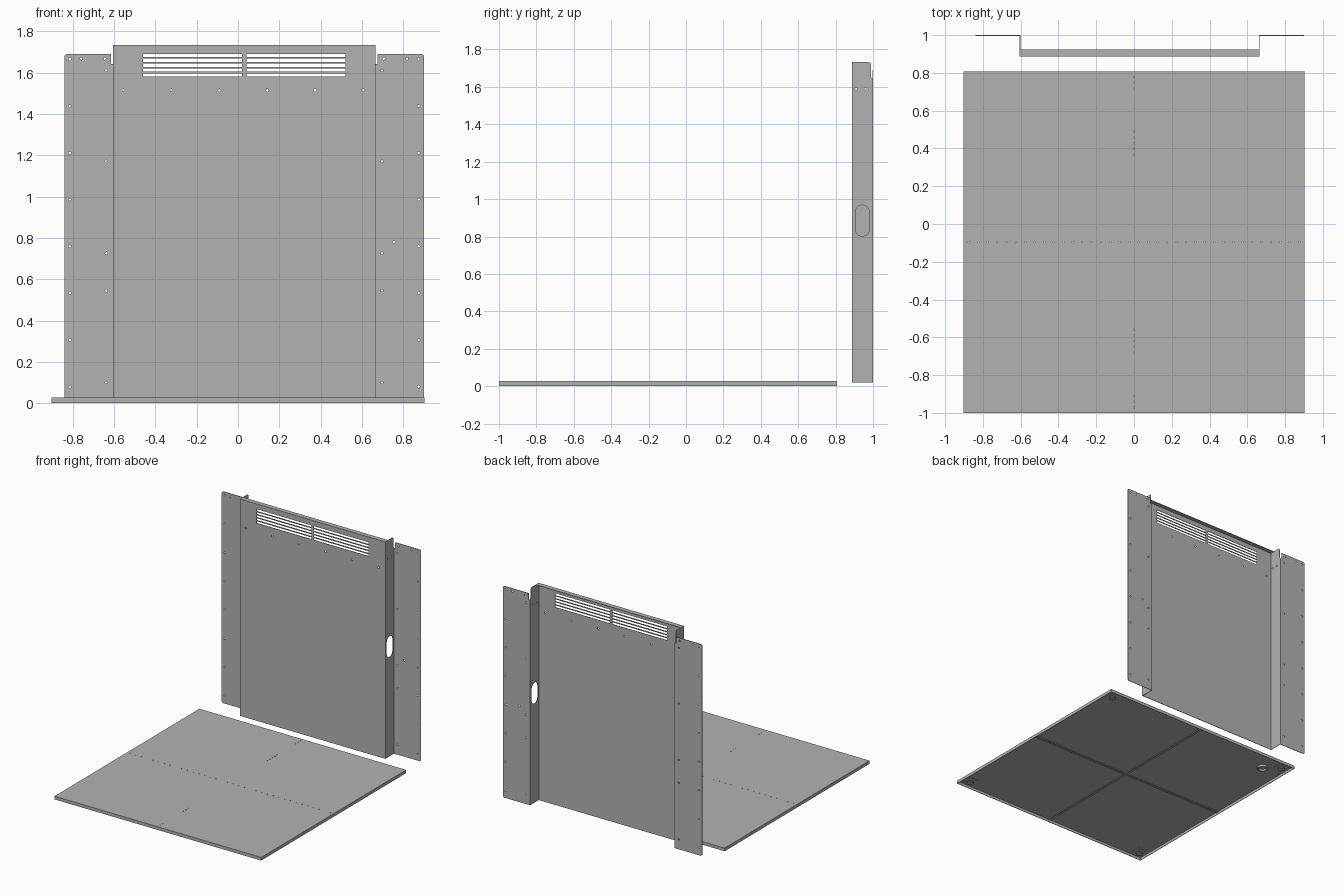
import bpy, bmesh, math
from mathutils import Vector, Matrix

cube = bpy.data.objects.get("Cube")
if cube:
    bpy.data.objects.remove(cube)

steel = bpy.data.materials.new("sheet_steel_grey")
steel.use_nodes = True
steel.diffuse_color = (0.45, 0.45, 0.45, 1)
steel.node_tree.nodes["Principled BSDF"].inputs["Base Color"].default_value = (0.45, 0.45, 0.45, 1)

T = 0.004                       # sheet thickness
LEFT, RIGHT = -0.605, 0.665     # raised panel edges
FRONT, BACK = 0.888, 1.0
LOW, HIGH, FLANGE_TOP = 0.02, 1.732, 1.69
PLATE_X, PLATE_Y0, PLATE_Y1 = 0.903, -1.0, 0.808
MID_Y = (PLATE_Y0 + PLATE_Y1) / 2


def finish(name, bm):
    bmesh.ops.recalc_face_normals(bm, faces=bm.faces)
    mesh = bpy.data.meshes.new(name)
    bm.to_mesh(mesh)
    bm.free()
    mesh.materials.append(steel)
    obj = bpy.data.objects.new(name, mesh)
    bpy.context.collection.objects.link(obj)
    return obj


def add_box(bm, x0, x1, y0, y1, z0, z1):
    size = Matrix.Diagonal((x1 - x0, y1 - y0, z1 - z0, 1))
    centre = Matrix.Translation(((x0 + x1) / 2, (y0 + y1) / 2, (z0 + z1) / 2))
    bmesh.ops.create_cube(bm, size=1, matrix=centre @ size)


def box(name, *bounds):
    bm = bmesh.new()
    add_box(bm, *bounds)
    return finish(name, bm)


def add_prism(bm, points, direction):
    face = bm.faces.new([bm.verts.new(p) for p in points])
    out = bmesh.ops.extrude_face_region(bm, geom=[face])
    moved = [v for v in out["geom"] if isinstance(v, bmesh.types.BMVert)]
    bmesh.ops.translate(bm, verts=moved, vec=direction)


def add_cylinder(bm, centre, axis, radius, depth, sides=10):
    turn = Vector((0, 0, 1)).rotation_difference(Vector(axis)).to_matrix().to_4x4()
    bmesh.ops.create_cone(bm, cap_ends=True, segments=sides, radius1=radius,
                          radius2=radius, depth=depth, matrix=Matrix.Translation(centre) @ turn)


def cut(obj, bm):
    cutter = finish("hole_cutter", bm)
    cutter.hide_render = True
    mod = obj.modifiers.new("holes", "BOOLEAN")
    mod.operation = "DIFFERENCE"
    mod.solver = "EXACT"
    mod.object = cutter
    graph = bpy.context.evaluated_depsgraph_get()
    mesh = bpy.data.meshes.new_from_object(obj.evaluated_get(graph))
    obj.modifiers.clear()
    obj.data = mesh
    bpy.data.objects.remove(cutter)


# Back panel face with two louvre groups and a row of screw holes
face = box("panel_face", LEFT, RIGHT, FRONT, FRONT + T, LOW, HIGH)
holes = bmesh.new()
for x0, x1 in ((-0.46, 0.02), (0.04, 0.52)):
    for i in range(5):
        z = 1.58 + 0.0237 * i
        add_box(holes, x0, x1, FRONT - 0.02, FRONT + 0.02, z, z + 0.0155)
for i in range(6):
    add_cylinder(holes, (-0.554 + 0.232 * i, FRONT, 1.514), (0, 1, 0), 0.006, 0.04)
cut(face, holes)

# Folded lip along the top of the panel
box("panel_top_lip", LEFT, RIGHT, FRONT, 0.925, HIGH - T, HIGH)

# Side walls with screw holes, and a cable slot in the one on the model's left
for side, x in (("right", LEFT), ("left", RIGHT - T)):
    bm = bmesh.new()
    profile = [(FRONT, LOW), (BACK, LOW), (BACK, 1.64), (0.99, 1.65),
               (0.99, HIGH - 0.01), (0.98, HIGH), (FRONT, HIGH)]
    add_prism(bm, [(x, y, z) for y, z in profile], (T, 0, 0))
    wall = finish(side + "_side_wall", bm)
    holes = bmesh.new()
    for y in (0.91, 0.96):
        add_cylinder(holes, (x, y, 1.59), (1, 0, 0), 0.006, 0.04)
    if side == "left":
        slot = []
        for i in range(26):
            a = math.pi * (i if i < 13 else i - 1) / 12
            zc = 0.93 if i < 13 else 0.84
            slot.append((x - 0.02, 0.943 + 0.038 * math.cos(a), zc + 0.038 * math.sin(a)))
        add_prism(holes, slot, (0.04, 0, 0))
    cut(wall, holes)

# Mounting flanges: clipped outer corners, a relief notch at the fold, screw holes
for side, inner, out in (("right", LEFT, -1), ("left", RIGHT, 1)):
    outer = inner + out * 0.235
    profile = [(inner, LOW), (outer - out * 0.01, LOW), (outer, LOW + 0.01),
               (outer, FLANGE_TOP - 0.01), (outer - out * 0.01, FLANGE_TOP),
               (inner + out * 0.01, FLANGE_TOP), (inner + out * 0.01, 1.64), (inner, 1.64)]
    bm = bmesh.new()
    add_prism(bm, [(x, BACK - T, z) for x, z in profile], (0, T, 0))
    flange = finish(side + "_flange", bm)
    spots = [(0.209, 0.08 + 0.2263 * i) for i in range(8)]
    spots += [(0.032, z) for z in (0.10, 0.545, 0.725, 1.17, 1.61)]
    spots += [(0.04, 1.667), (0.153, 1.667)]
    if side == "left":
        spots.append((0.089, 0.78))
    holes = bmesh.new()
    for d, z in spots:
        add_cylinder(holes, (inner + out * d, BACK, z), (0, 1, 0), 0.006, 0.04)
    cut(flange, holes)

# Floor plate: perforated top sheet
TOP, RIM = 0.027, 0.002
top = box("floor_sheet", -PLATE_X, PLATE_X, PLATE_Y0, PLATE_Y1, TOP - T, TOP)
holes = bmesh.new()
for i in range(36):
    add_cylinder(holes, (-0.875 + 0.05 * i, MID_Y, TOP), (0, 0, 1), 0.004, 0.03, 6)
for d in (0.03, 0.06, 0.09, 0.32, 0.35, 0.38, 0.41, 0.44):
    for y in (PLATE_Y0 + d, PLATE_Y1 - d):
        add_cylinder(holes, (0, y, TOP), (0, 0, 1), 0.004, 0.03, 6)
cut(top, holes)

# Turned-down rim around the floor plate
bm = bmesh.new()
for s in (-1, 1):
    x = s * (PLATE_X - T / 2)
    add_box(bm, x - T / 2, x + T / 2, PLATE_Y0, PLATE_Y1, RIM, TOP - T)
for y in (PLATE_Y0, PLATE_Y1 - T):
    add_box(bm, -PLATE_X + T, PLATE_X - T, y, y + T, RIM, TOP - T)
finish("floor_rim", bm)

# Paired shallow ribs crossing the underside
bm = bmesh.new()
for s in (-1, 1):
    c = s * 0.008
    add_box(bm, c - 0.002, c + 0.002, PLATE_Y0 + T, PLATE_Y1 - T, 0.017, TOP - T)
    add_box(bm, -PLATE_X + T, PLATE_X - T, MID_Y + c - 0.002, MID_Y + c + 0.002, 0.017, TOP - T)
finish("underside_ribs", bm)

# Levelling feet: pad, stem and a small bracket at each corner
for fb, y, inward in (("front", PLATE_Y0 + 0.07, 1), ("back", PLATE_Y1 - 0.07, -1)):
    for side, s in (("left", 1), ("right", -1)):
        x = s * (PLATE_X - 0.07)
        bm = bmesh.new()
        add_cylinder(bm, (x, y, 0.004), (0, 0, 1), 0.026, 0.008, 20)
        add_cylinder(bm, (x, y, 0.016), (0, 0, 1), 0.01, 0.016, 12)
        add_box(bm, x - 0.04, x + 0.04, y - 0.04, y + 0.04, 0.019, TOP - T)
        finish(fb + "_" + side + "_foot", bm)

# Drain collar under the back right corner
bm = bmesh.new()
add_cylinder(bm, (-0.725, 0.644, 0.0155), (0, 0, 1), 0.04, 0.017, 24)
collar = finish("drain_collar", bm)
bore = bmesh.new()
add_cylinder(bore, (-0.725, 0.644, 0.005), (0, 0, 1), 0.032, 0.034, 24)
cut(collar, bore)
